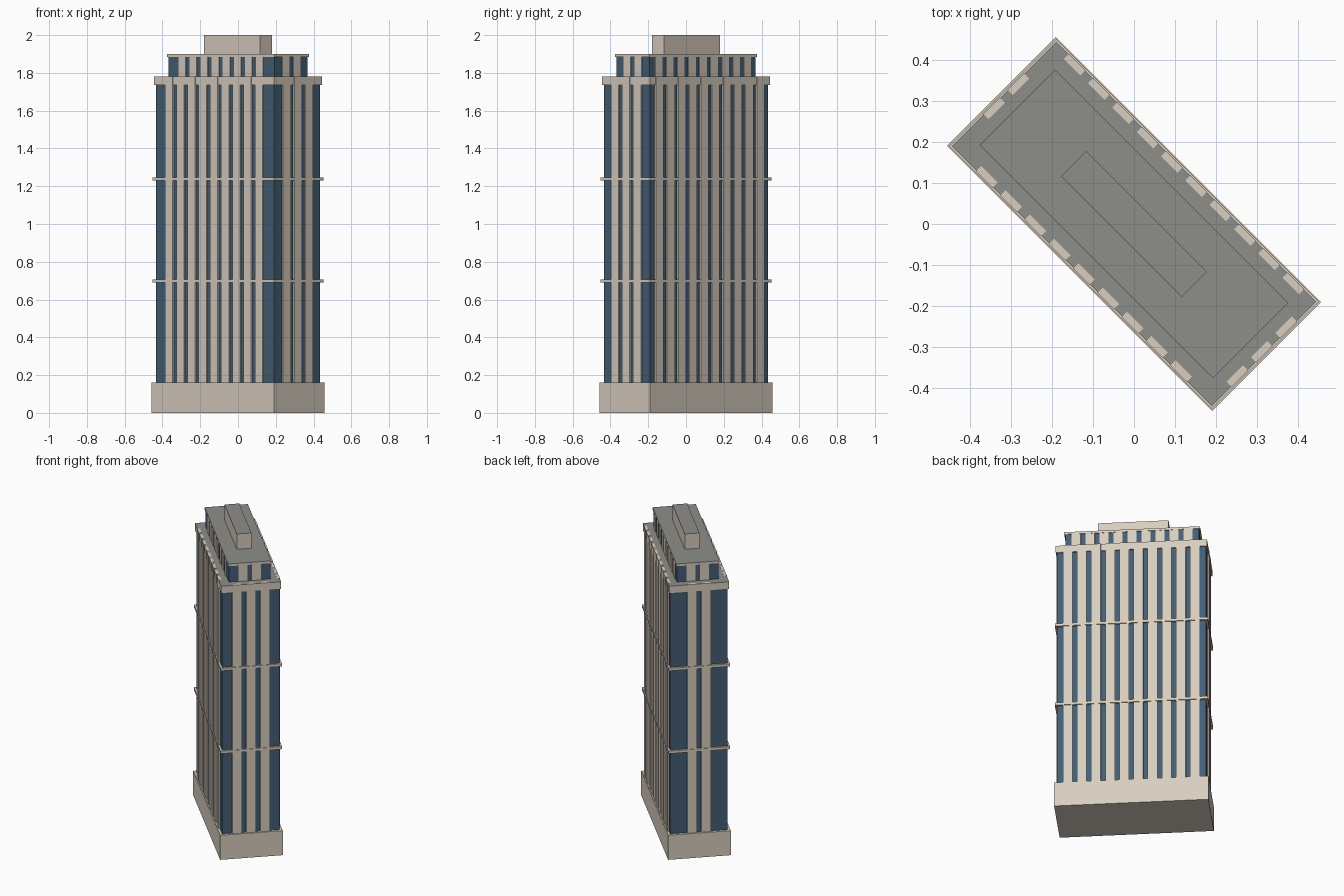
import bpy, bmesh, math
from mathutils import Matrix, Vector

if "Cube" in bpy.data.objects:
    bpy.data.objects.remove(bpy.data.objects["Cube"])


def material(name, rgb):
    m = bpy.data.materials.new(name)
    m.diffuse_color = (*rgb, 1)
    m.use_nodes = True
    m.node_tree.nodes["Principled BSDF"].inputs["Base Color"].default_value = m.diffuse_color
    return m


STONE = material("pale_stone", (0.69, 0.62, 0.53))
ROOF = material("roof_grey", (0.27, 0.27, 0.25))
GLASS = material("blue_glass", (0.058, 0.114, 0.178))
TURN = Matrix.Rotation(math.radians(-45), 4, 'Z')


def boxes(name, items, mat, top=None):
    """Boxes given as (centre u, centre v, half u, half v, z0, z1), turned 45 degrees."""
    bm = bmesh.new()
    for cu, cv, hu, hv, z0, z1 in items:
        mtx = (TURN @ Matrix.Translation((cu, cv, (z0 + z1) / 2))
               @ Matrix.Diagonal((2 * hu, 2 * hv, z1 - z0, 1)))
        bmesh.ops.create_cube(bm, size=1, matrix=mtx)
    bm.normal_update()
    if top:
        for f in bm.faces:
            f.material_index = 1 if f.normal.z > 0.5 else 0
    me = bpy.data.meshes.new(name)
    bm.to_mesh(me)
    bm.free()
    me.materials.append(mat)
    if top:
        me.materials.append(top)
    ob = bpy.data.objects.new(name, me)
    bpy.context.collection.objects.link(ob)


def pilasters(name, hu, hv, z0, z1, counts, step, half_w, half_d):
    """Rows of piers on the front, back, left-end and right-end walls."""
    front, back, left, right = counts
    items = []
    for n, side in ((front, -1), (back, 1)):
        for i in range(n):
            items.append(((i - (n - 1) / 2) * step, side * hv, half_w, half_d, z0, z1))
    for n, side in ((left, -1), (right, 1)):
        for i in range(n):
            items.append((side * hu, (i - (n - 1) / 2) * step, half_d, half_w, z0, z1))
    boxes(name, items, STONE)


# Base and main tower
boxes("base", [(0, 0, 0.458, 0.188, 0, 0.16)], STONE)
boxes("tower_glass", [(0, 0, 0.4415, 0.1725, 0.16, 1.74)], GLASS)
pilasters("tower_pilasters", 0.4415, 0.1725, 0.16, 1.7815,
          (9, 10, 2, 3), 0.084, 0.0285, 0.009)
for label, z in (("lower_band", 0.69), ("upper_band", 1.23)):
    boxes(label, [(0, 0, 0.454, 0.185, z, z + 0.017)], STONE)
boxes("cornice", [(0, 0, 0.449, 0.18, 1.735, 1.78)], STONE, ROOF)

# Set-back upper storey
boxes("upper_glass", [(0, 0, 0.397, 0.125, 1.78, 1.886)], GLASS)
pilasters("upper_pilasters", 0.397, 0.125, 1.78, 1.886,
          (8, 9, 2, 2), 0.083, 0.027, 0.004)
boxes("upper_cap", [(0, 0, 0.403, 0.13, 1.885, 1.9)], STONE, ROOF)

# Rooftop plant room
boxes("plant_room", [(0, 0, 0.209, 0.044, 1.9, 2.0)], STONE, ROOF)
